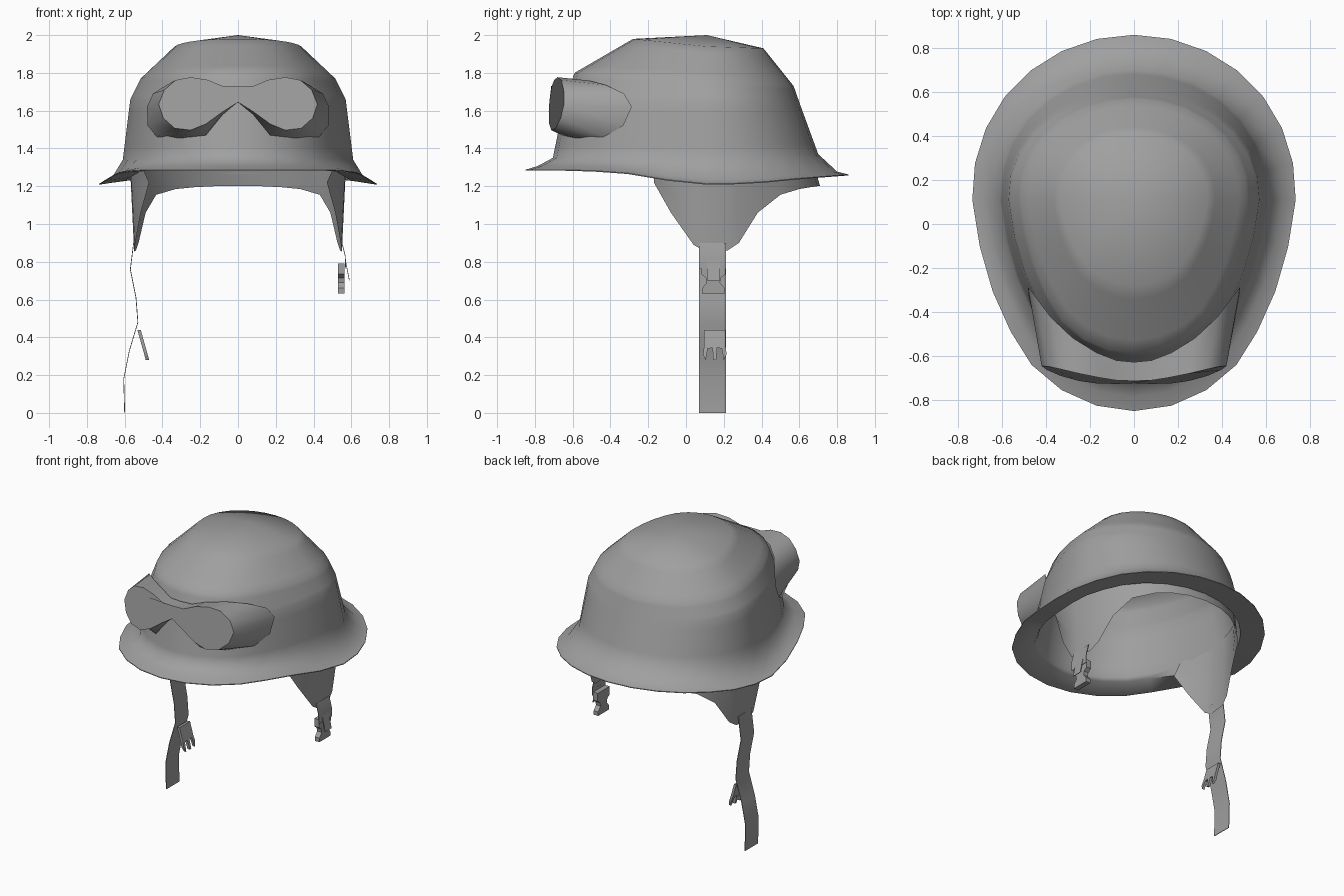
import bpy, bmesh, math

if "Cube" in bpy.data.objects:
    bpy.data.objects.remove(bpy.data.objects["Cube"])

grey = bpy.data.materials.new("plain grey")
grey.use_nodes = True
grey.diffuse_color = (0.35, 0.35, 0.35, 1)
grey.node_tree.nodes["Principled BSDF"].inputs["Base Color"].default_value = grey.diffuse_color


def interp(table, v):
    """Linear lookup in a list of (key, value) pairs."""
    for (a, p), (b, q) in zip(table, table[1:]):
        if v <= b:
            return p + (q - p) * max(0, (v - a) / (b - a))
    return table[-1][1]


def loft(name, rows, closed=True, caps=(None, None), angle=35):
    """Skin rows of points; a cap is a centre point, 'face' or None."""
    bm = bmesh.new()
    rings = [[bm.verts.new(p) for p in row] for row in rows]
    n = len(rings[0])
    for a, b in zip(rings, rings[1:]):
        for i in range(n if closed else n - 1):
            j = (i + 1) % n
            bm.faces.new((a[i], a[j], b[j], b[i]))
    for ring, cap in zip((rings[0], rings[-1]), caps):
        if cap == 'face':
            bm.faces.new(ring)
        elif cap:
            tip = bm.verts.new(cap)
            for i in range(n):
                bm.faces.new((ring[i], ring[(i + 1) % n], tip))
    bmesh.ops.recalc_face_normals(bm, faces=bm.faces)
    mesh = bpy.data.meshes.new(name)
    bm.to_mesh(mesh)
    bm.free()
    mesh.materials.append(grey)
    ob = bpy.data.objects.new(name, mesh)
    bpy.context.collection.objects.link(ob)
    bpy.ops.object.select_all(action='DESELECT')
    ob.select_set(True)
    bpy.context.view_layer.objects.active = ob
    bpy.ops.object.shade_smooth_by_angle(angle=math.radians(angle))


# Straighter sides to the front, fuller curve to the back
FULLNESS = [(-1, 1.04), (-0.8, 1.02), (-0.6, 0.97), (-0.3, 0.97), (0, 1), (0.8, 1.03), (1, 1.03)]


def egg(rx, front, back, height, n=28, cy=0.11):
    """Egg-shaped ring, longer to the front; height is a rule of y."""
    pts = []
    for i in range(n):
        t = math.tau * i / n
        c = math.cos(t)
        y = cy + c * ((cy - front) if c < 0 else (back - cy))
        pts.append((rx * math.sin(t) * interp(FULLNESS, c), y, height(y)))
    return pts


def slope(front, zf, zm, back, zb):
    return lambda y: interp([(front, zf), (0.11, zm), (back, zb)], y)


# Helmet shell: outer dome, flared brim, underside ledge and hollow inside
BRIM = [(-0.85, 1.285), (-0.6, 1.285), (-0.35, 1.275), (-0.15, 1.24), (0.05, 1.21),
        (0.35, 1.215), (0.6, 1.24), (0.86, 1.26)]
brim = lambda dz: (lambda y: interp(BRIM, y) + dz)
DOME = [(0.335, -0.28, 0.41, 1.98, 1.94, 1.93),
        (0.515, -0.59, 0.57, 1.80, 1.77, 1.73),
        (0.57, -0.645, 0.605, 1.64, 1.66, 1.63),
        (0.61, -0.705, 0.70, 1.35, 1.34, 1.37)]


def dome(inset):
    """Dome rings, with extra rings beside each band edge to keep it crisp."""
    bands = [DOME[0]]
    for a, b in zip(DOME, DOME[1:]):
        bands += [[p + (q - p) * k for p, q in zip(a, b)] for k in (0.2, 0.8, 1)]
    return [egg(rx - inset, f + inset, b - inset,
                slope(f, zf - inset, zm - inset, b, zb - inset)) for rx, f, b, zf, zm, zb in bands]


lip = [egg(0.675, -0.785, 0.80, brim(0.022)), egg(0.735, -0.85, 0.86, brim(0.002)),
       egg(0.735, -0.85, 0.86, brim(-0.003)), egg(0.60, -0.695, 0.69, brim(0.018))]
loft("helmet_shell", dome(0) + lip + dome(0.025)[::-1],
     caps=((0, 0.11, 2.0), (0, 0.11, 1.97)), angle=55)

# Goggles: curved front plate swept back onto the dome
lens = [(0.08, 1.73), (0.16, 1.763), (0.25, 1.777), (0.33, 1.762), (0.39, 1.71), (0.42, 1.635),
        (0.395, 1.56), (0.335, 1.507), (0.25, 1.497), (0.17, 1.53), (0.08, 1.595)]
seat = [(0.08, 1.73), (0.17, 1.755), (0.28, 1.76), (0.38, 1.735), (0.45, 1.69), (0.482, 1.62),
        (0.478, 1.52), (0.43, 1.462), (0.3, 1.455), (0.17, 1.47), (0.08, 1.58)]


def mirrored(half):
    return [(0, 1.73)] + half + [(0, 1.645)] + [(-x, z) for x, z in reversed(half)]


def on_dome(x, z):
    """Depth of the dome's front surface."""
    rx = 0.56 + (1.64 - z) * 0.13
    return 0.105 - (0.755 + (1.64 - z) * 0.25) * math.sqrt(1 - (x / rx) ** 2)


loft("goggles", [[(x, -0.735 + 0.45 * x * x + 0.12 * (z - 1.55), z) for x, z in mirrored(lens)],
                 [(x, on_dome(x, z), z) for x, z in mirrored(seat)]],
     caps=('face', None), angle=40)

# Liner: cloth around sides and back, dipping into ear flaps
HEM = [(-0.17, 1.22), (-0.08, 1.06), (0.04, 0.89), (0.1, 0.855), (0.22, 0.86),
       (0.28, 0.90), (0.38, 1.06), (0.5, 1.155), (0.6, 1.185), (0.66, 1.195), (0.695, 1.2)]


def liner_row(f):
    """Row running around the back; f goes from top edge (0) to hem (1)."""
    left = []
    for y, hem in HEM:
        c = (y - 0.11) / (0.55 if y < 0.11 else 0.6)
        wall = (y - 0.11) / (0.79 if y < 0.11 else 0.6)
        x_hem = 0.57 * math.sqrt(1 - c * c) - (0.02 if y < 0.4 else 0)
        x_top = 0.575 * math.sqrt(1 - wall * wall)
        left.append((x_top + (x_hem - x_top) * f, y - 0.05 * (1 - f) * max(0, c),
                     1.37 + (hem - 1.37) * f))
    middle = (0, 0.71 - 0.05 * (1 - f), 1.37 - 0.17 * f)
    return left + [middle] + [(-x, y, z) for x, y, z in reversed(left)]


loft("liner", [liner_row(f) for f in (0, 0.35, 0.7, 1)], closed=False, angle=60)


# Chin straps: thin ribbons following a path in x and z
def strap(name, path, y0=0.07, y1=0.213, t=0.002):
    rows = [[(x - t, y0, z), (x + t, y0, z), (x + t, y1, z), (x - t, y1, z)] for x, z in path]
    loft(name, rows, caps=('face', 'face'))


strap("long_strap", [(-0.55, 0.92), (-0.56, 0.84), (-0.57, 0.76), (-0.54, 0.61), (-0.53, 0.48),
                     (-0.575, 0.33), (-0.605, 0.18), (-0.6, 0)])
strap("short_strap", [(0.55, 0.90), (0.568, 0.83), (0.57, 0.765)])
strap("strap_tail", [(0.568, 0.81), (0.578, 0.76), (0.59, 0.70)], 0.11, 0.18)


# Buckle plates: outline in y and z, extruded across x with a lean
def plate(name, shape, x0, x1, ztop, lean):
    at = lambda x, y, z: (x + (ztop - z) * lean, y, z)
    loft(name, [[at(x, y, z) for y, z in shape] for x in (x0, x1)], caps=('face', 'face'))


plate("prong_buckle", [(0.095, 0.44), (0.21, 0.44), (0.21, 0.35), (0.215, 0.31), (0.2, 0.28),
                       (0.19, 0.34), (0.165, 0.345), (0.16, 0.28), (0.145, 0.28), (0.14, 0.345),
                       (0.115, 0.34), (0.105, 0.28), (0.09, 0.31), (0.095, 0.35)],
      -0.533, -0.515, 0.44, 0.28)
plate("socket_buckle", [(0.085, 0.632), (0.205, 0.632), (0.205, 0.66), (0.18, 0.69),
                        (0.185, 0.715), (0.21, 0.735), (0.21, 0.79), (0.08, 0.79),
                        (0.08, 0.735), (0.105, 0.715), (0.11, 0.69), (0.085, 0.66)],
      0.53, 0.565, 0.79, 0)
